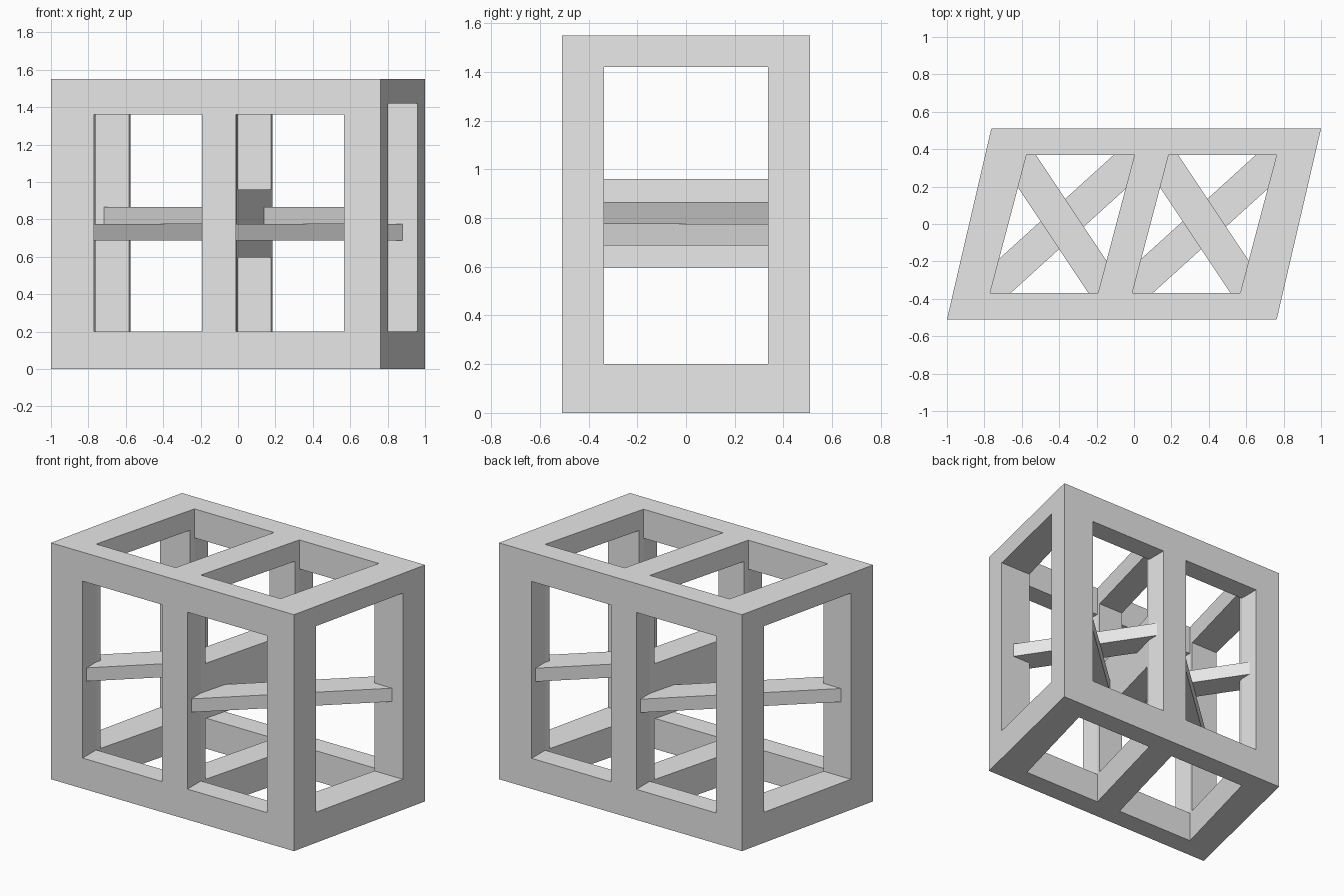
import bpy
import bmesh
from math import cos, sin, radians

if "Cube" in bpy.data.objects:
    bpy.data.objects.remove(bpy.data.objects["Cube"], do_unlink=True)

# One plain grey for the whole frame
grey = bpy.data.materials.new("light_grey")
grey.use_nodes = True
grey.diffuse_color = (0.8, 0.8, 0.8, 1)
grey.node_tree.nodes["Principled BSDF"].inputs["Base Color"].default_value = (0.8, 0.8, 0.8, 1)

SLANT = 0.264      # sideways lean of the inner openings
BAY = 0.76         # spacing of the two bays
HALF_IN = 0.37     # inner face of the front and back walls
HALF_SIDE = 0.337  # half width of the side openings


def prism(name, outline, z0, z1):
    """Extrude a counter-clockwise plan outline from z0 to z1."""
    bm = bmesh.new()
    base = bm.faces.new([bm.verts.new((x, y, z0)) for x, y in outline])
    top = bmesh.ops.extrude_face_region(bm, geom=[base])["geom"]
    for v in top:
        if isinstance(v, bmesh.types.BMVert):
            v.co.z = z1
    bmesh.ops.recalc_face_normals(bm, faces=bm.faces)
    mesh = bpy.data.meshes.new(name)
    bm.to_mesh(mesh)
    bm.free()
    mesh.materials.append(grey)
    obj = bpy.data.objects.new(name, mesh)
    bpy.context.collection.objects.link(obj)
    return obj


def rect(x0, x1, y0, y1):
    return [(x0, y0), (x1, y0), (x1, y1), (x0, y1)]


def leaning(x0, x1, half):
    """Parallelogram whose sides follow the inner slant."""
    s = SLANT * half
    return [(x0 - s, -half), (x1 - s, -half), (x1 + s, half), (x0 + s, half)]


def cut(target, outline, z0, z1):
    cutter = prism("cutter", outline, z0, z1)
    cutter.hide_render = True
    mod = target.modifiers.new("cut", 'BOOLEAN')
    mod.operation = 'DIFFERENCE'
    mod.solver = 'EXACT'
    mod.object = cutter
    bpy.context.view_layer.objects.active = target
    bpy.ops.object.modifier_apply(modifier=mod.name)
    bpy.data.objects.remove(cutter, do_unlink=True)


def brace(name, cx, angle, half, z0, z1):
    """Flat diagonal bar centred on a bay."""
    c, s, w = cos(radians(angle)), sin(radians(angle)), 0.0885
    corners = [(-half, -w), (half, -w), (half, w), (-half, w)]
    return prism(name, [(cx + u * c - v * s, u * s + v * c) for u, v in corners], z0, z1)


# Slanted outer block
frame = prism("frame", [(-1, -0.51), (0.763, -0.51), (1, 0.51), (-0.763, 0.51)], 0, 1.55)

# Vertical shafts and front and back windows for each bay
for i in range(2):
    left, right = -0.672 + BAY * i, -0.095 + BAY * i
    lean = SLANT * HALF_IN
    cut(frame, leaning(left, right, HALF_IN), -0.1, 1.7)
    cut(frame, rect(left - lean, right - lean, -0.6, -0.368), 0.2, 1.36)
    cut(frame, rect(left + lean, right + lean, 0.368, 0.6), 0.2, 1.36)

# Opening through both ends and the middle wall
cut(frame, rect(-1.5, 1.5, -HALF_SIDE, HALF_SIDE), 0.2, 1.42)

# Rail across the middle wall
prism("middle_rail", leaning(-0.095, 0.088, HALF_SIDE + 0.003), 0.597, 0.96)

# Crossed diagonal braces in each bay
for i, side in enumerate(("right", "left")):
    cx = -0.384 + BAY * i
    brace(side + "_lower_brace", cx, 42.2, 0.62, 0.688, 0.776)
    brace(side + "_upper_brace", cx, 123.7, 0.51, 0.776, 0.866)
